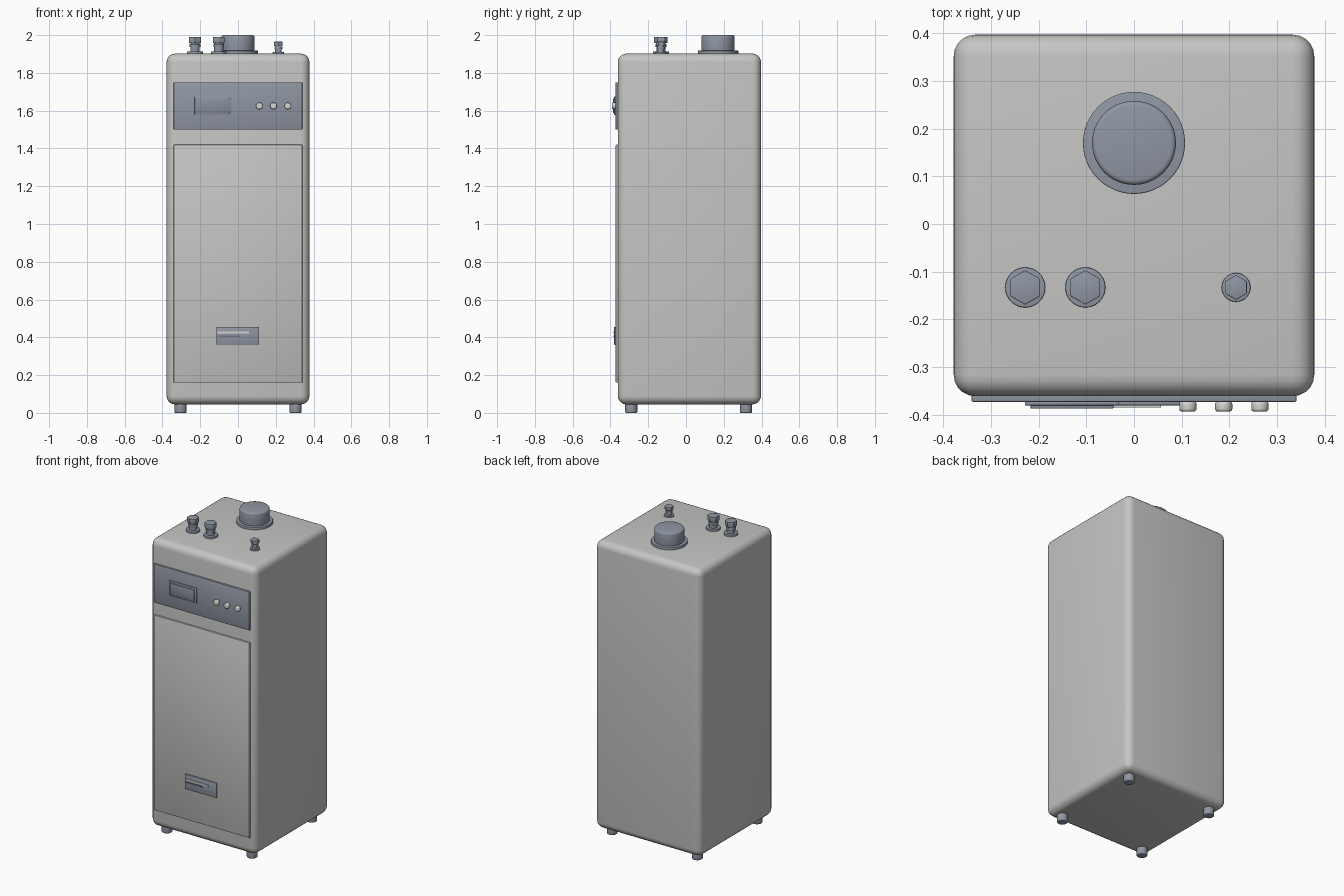
import bpy, math

if "Cube" in bpy.data.objects:
    bpy.data.objects.remove(bpy.data.objects["Cube"])


def material(name, col):
    m = bpy.data.materials.new(name)
    m.diffuse_color = (*col, 1)
    m.use_nodes = True
    m.node_tree.nodes["Principled BSDF"].inputs["Base Color"].default_value = m.diffuse_color
    return m


BODY = material("light_grey_enamel", (0.56, 0.56, 0.55))
DOOR = material("door_grey", (0.56, 0.56, 0.55))
STEEL = material("blue_grey_steel", (0.28, 0.31, 0.37))
SCREEN = material("screen_grey", (0.25, 0.28, 0.33))
LIGHT = material("pale_button", (0.66, 0.66, 0.63))
ACCENT = material("muted_mauve", (0.20, 0.17, 0.21))


def finish(ob, name, mat, bevel=0, segments=3, angle=35):
    ob.name = name
    ob.data.materials.append(mat)
    bpy.context.view_layer.objects.active = ob
    ob.select_set(True)
    bpy.ops.object.transform_apply(location=False, rotation=True, scale=True)
    if bevel:
        b = ob.modifiers.new("bevel", 'BEVEL')
        b.width, b.segments = bevel, segments
        b.limit_method = 'ANGLE'
        b.angle_limit = math.radians(40)
        bpy.ops.object.modifier_apply(modifier="bevel")
    bpy.ops.object.shade_smooth_by_angle(angle=math.radians(angle))
    return ob


def box(name, mat, x, y, z, bevel=0, segments=3):
    # x, y, z are (low, high) pairs
    bpy.ops.mesh.primitive_cube_add(size=1, location=[sum(p) / 2 for p in (x, y, z)])
    ob = bpy.context.object
    ob.scale = [p[1] - p[0] for p in (x, y, z)]
    return finish(ob, name, mat, bevel, segments)


def cyl(name, mat, x, y, z, r, sides=40, bevel=0):
    bpy.ops.mesh.primitive_cylinder_add(vertices=sides, radius=r, depth=z[1] - z[0],
                                        location=(x, y, sum(z) / 2))
    return finish(bpy.context.object, name, mat, bevel, 3, 32)


# cabinet
box("cabinet", BODY, (-0.378, 0.378), (-0.361, 0.397), (0.045, 1.902), 0.045, 5)

# front door and control panel
box("front_door", DOOR, (-0.341, 0.341), (-0.372, -0.35), (0.16, 1.42), 0.004, 2)
box("control_panel", STEEL, (-0.341, 0.341), (-0.373, -0.35), (1.50, 1.75), 0.004, 2)

# display with raised frame
box("display_back", STEEL, (-0.229, -0.031), (-0.380, -0.37), (1.577, 1.675), 0.002, 2)
box("display_screen", SCREEN, (-0.217, -0.043), (-0.387, -0.375), (1.588, 1.664), 0.002, 2)

# control buttons
for i, x in enumerate((0.113, 0.188, 0.264)):
    bpy.ops.mesh.primitive_cylinder_add(vertices=24, radius=0.018, depth=0.021,
                                        location=(x, -0.3825, 1.625),
                                        rotation=(math.pi / 2, 0, 0))
    finish(bpy.context.object, f"button_{i + 1}", LIGHT, 0.005, 3)

# lower plate with two plain bars
box("lower_plate", STEEL, (-0.115, 0.112), (-0.380, -0.365), (0.36, 0.456), 0.002, 2)
box("upper_bar", LIGHT, (-0.108, 0.057), (-0.385, -0.378), (0.421, 0.430))
box("lower_bar", ACCENT, (-0.108, 0.010), (-0.385, -0.378), (0.402, 0.410))

# flue outlet
cyl("flue_flange", STEEL, 0, 0.17, (1.89, 1.918), 0.107, 48, 0.003)
cyl("flue_stub", STEEL, 0, 0.17, (1.90, 2.0), 0.088, 48, 0.010)


# pipe fittings: collar, pipe, hex nut and top cap
def fitting(name, x, y, s, top):
    h = top - 1.90
    cyl(name + "_collar", STEEL, x, y, (1.89, 1.90 + 0.16 * h), 0.042 * s, 32, 0.002)
    cyl(name + "_pipe", STEEL, x, y, (1.90, 1.90 + 0.75 * h), 0.024 * s, 24)
    cyl(name + "_ring", STEEL, x, y, (1.90 + 0.40 * h, 1.90 + 0.58 * h), 0.029 * s, 24, 0.002)
    cyl(name + "_hex_nut", STEEL, x, y, (1.90 + 0.64 * h, top), 0.036 * s, 6, 0.002)


fitting("left_pipe", -0.228, -0.133, 1, 1.99)
fitting("middle_pipe", -0.102, -0.133, 1, 1.99)
fitting("right_pipe", 0.214, -0.133, 0.72, 1.965)

# feet
for sx in (-1, 1):
    for sy in (-1, 1):
        cyl(f"foot_{'left' if sx < 0 else 'right'}_{'front' if sy < 0 else 'back'}", STEEL,
            sx * 0.304, 0.014 + sy * 0.304, (0, 0.06), 0.032, 24, 0.006)
